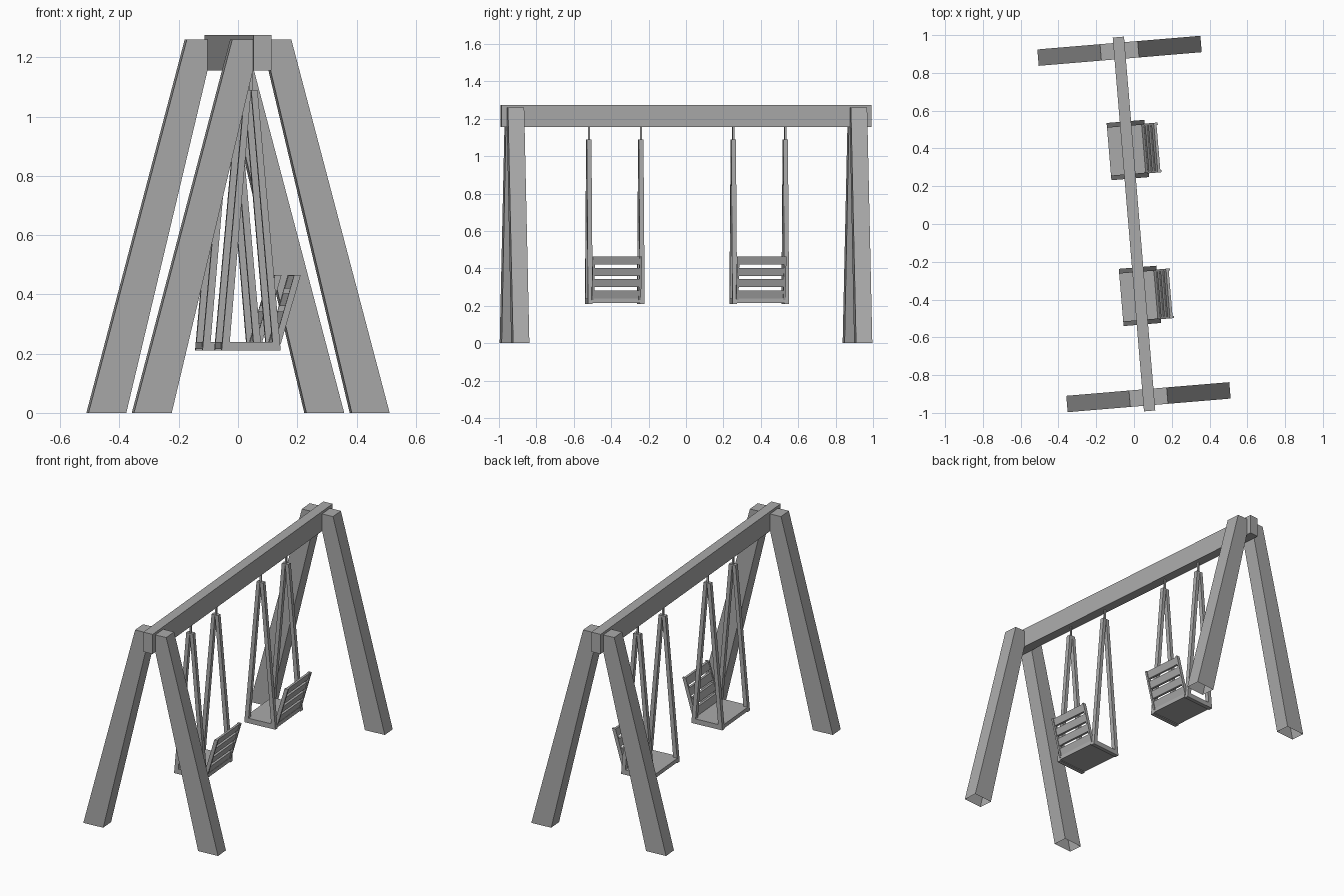
import bpy, bmesh, math
from mathutils import Matrix

if "Cube" in bpy.data.objects:
    bpy.data.objects.remove(bpy.data.objects["Cube"], do_unlink=True)

TURN = Matrix.Rotation(math.radians(4.78), 4, 'Z')

grey = bpy.data.materials.new("grey_wood")
grey.use_nodes = True
COLOUR = (0.4, 0.4, 0.4, 1)
grey.diffuse_color = COLOUR
grey.node_tree.nodes["Principled BSDF"].inputs["Base Color"].default_value = COLOUR


def prism(name, profile, v0, v1, open_base=False):
    """Extrude an (x, z) profile along y from v0 to v1, then turn the whole frame."""
    bm = bmesh.new()
    a = [bm.verts.new((x, v0, z)) for x, z in profile]
    b = [bm.verts.new((x, v1, z)) for x, z in profile]
    bm.faces.new(a)
    bm.faces.new(b[::-1])
    n = len(profile)
    for i in range(n):
        j = (i + 1) % n
        bm.faces.new((a[i], b[i], b[j], a[j]))
    bmesh.ops.recalc_face_normals(bm, faces=bm.faces)
    if open_base:
        base = [f for f in bm.faces if all(v.co.z < 0.001 for v in f.verts)]
        bmesh.ops.delete(bm, geom=base, context='FACES_ONLY')
    mesh = bpy.data.meshes.new(name)
    bm.to_mesh(mesh)
    bm.free()
    mesh.materials.append(grey)
    ob = bpy.data.objects.new(name, mesh)
    ob.matrix_world = TURN
    bpy.context.collection.objects.link(ob)
    return ob


def box(name, x0, x1, v0, v1, z0, z1):
    return prism(name, [(x0, z0), (x1, z0), (x1, z1), (x0, z1)], v0, v1)


# Top beam
box("top_beam", -0.03, 0.03, -0.993, 0.993, 1.155, 1.275)

# Splayed legs, hollow at the foot
leg = [(0.433, 0), (0.305, 0), (0.03, 1.155), (0.03, 1.26), (0.10, 1.26)]
for end, v in (("front", -0.92), ("back", 0.92)):
    for side, s in (("left", 1), ("right", -1)):
        prism(f"{end}_{side}_leg", [(s * x, z) for x, z in leg],
              v - 0.0435, v + 0.0435, open_base=True)

# Swings
bar = [(0.1, 0.21), (0.075, 0.21), (0, 1.09), (0.0215, 1.09)]
SEAT_Z, BACK_Z, LEAN = 0.24, 0.465, 0.29


def lean_x(z):
    return 0.09 + (z - SEAT_Z) * LEAN


def leaning(name, z0, z1, inner, outer, v0, v1):
    """Part of the backrest, following its lean."""
    prism(name, [(lean_x(z0) + inner, z0), (lean_x(z0) + outer, z0),
                 (lean_x(z1) + outer, z1), (lean_x(z1) + inner, z1)], v0, v1)


for label, c in (("front", -0.382), ("back", 0.393)):
    box(f"{label}_swing_seat", -0.1, 0.1, c - 0.127, c + 0.127, 0.216, SEAT_Z)
    for s in (-1, 1):
        h = c + s * 0.1395
        # Hanger rod, A-shaped side bars and seat rail
        box(f"{label}_swing_rod", -0.005, 0.005, h - 0.005, h + 0.005, 1.08, 1.16)
        for m in (-1, 1):
            prism(f"{label}_swing_bar", [(m * x, z) for x, z in bar],
                  h - 0.0125, h + 0.0125)
        box(f"{label}_swing_rail", -0.08, 0.08, h - 0.0125, h + 0.0125, 0.21, SEAT_Z)
        # Backrest post
        p = c + s * 0.126
        leaning(f"{label}_backrest_post", 0.23, BACK_Z, -0.008, 0.014, p - 0.006, p + 0.006)
    # Backrest slats
    for i in range(4):
        z = SEAT_Z + i * 0.06
        leaning(f"{label}_backrest_slat", z, z + 0.043, -0.006, 0.008, c - 0.121, c + 0.121)
